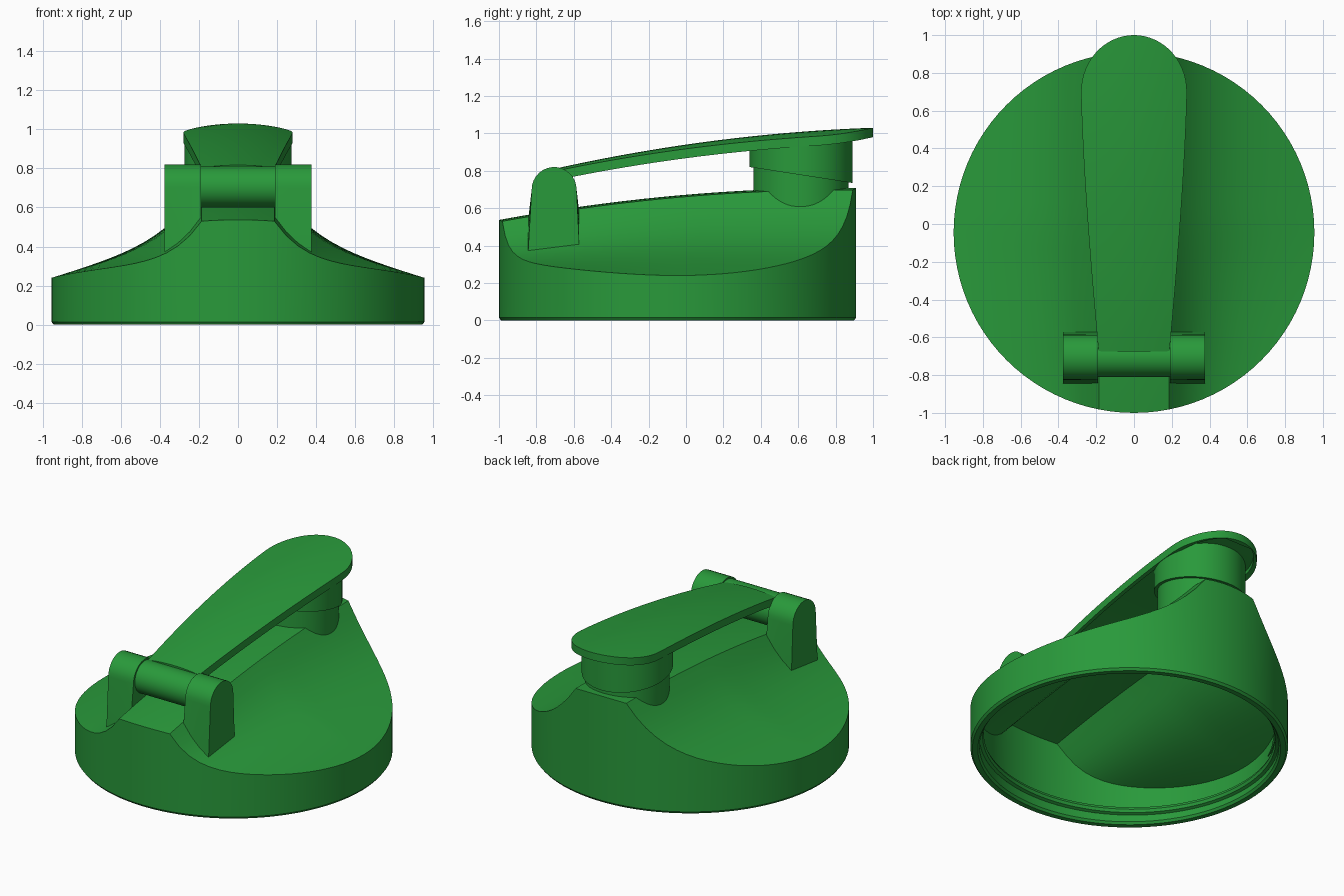
import bpy, bmesh, math
from math import sin, cos, pi, sqrt, radians

cube = bpy.data.objects.get("Cube")
if cube:
    bpy.data.objects.remove(cube)

GREEN = (0.022, 0.32, 0.043, 1)
green = bpy.data.materials.new("lid green")
green.use_nodes = True
green.diffuse_color = GREEN
green.node_tree.nodes["Principled BSDF"].inputs["Base Color"].default_value = GREEN

RADIUS, INNER, CENTRE_Y = 0.955, 0.9, -0.045
RIDGE = RADIUS * sin(radians(11.25))
HINGE_Y = -0.705


def finish(name, bm, angle=30):
    bmesh.ops.recalc_face_normals(bm, faces=bm.faces)
    mesh = bpy.data.meshes.new(name)
    bm.to_mesh(mesh)
    bm.free()
    obj = bpy.data.objects.new(name, mesh)
    bpy.context.collection.objects.link(obj)
    mesh.materials.append(green)
    bpy.ops.object.select_all(action='DESELECT')
    obj.select_set(True)
    bpy.context.view_layer.objects.active = obj
    bpy.ops.object.shade_smooth_by_angle(angle=radians(angle))
    return obj


def bridge(bm, a, b):
    n = len(a)
    for k in range(n):
        bm.faces.new((a[k], a[(k + 1) % n], b[(k + 1) % n], b[k]))


def loft(name, rings, cap_start=True, cap_end=True):
    bm = bmesh.new()
    loops = [[bm.verts.new(p) for p in ring] for ring in rings]
    for a, b in zip(loops, loops[1:]):
        bridge(bm, a, b)
    if cap_start:
        bm.faces.new(loops[0])
    if cap_end:
        bm.faces.new(loops[-1])
    return finish(name, bm)


def lid_height(x, y):
    """Ridge along y: steep beside the crest, then a straight slope to the rim."""
    crest = 0.672 + 0.085 * y - 0.05 * y * y - 0.3 * min(abs(x), RIDGE) ** 2
    s = min(max((RADIUS - abs(x)) / (RADIUS - RIDGE), 0), 1)
    slope = 0.54 - 0.2 * max(-y, 0)
    power = 4 + 1.5 * max(-y, 0)
    return 0.24 + (crest - 0.24) * (slope * s + (1 - slope) * s ** power)


def arm_height(x, y):
    return 0.94 + 0.145 * y - 0.055 * y * y - 0.38 * x * x


def arm_width(y):
    if y > 0.7:
        return 0.28 * sqrt(max(1 - ((y - 0.7) / 0.3) ** 2, 0))
    return 0.28 - 0.095 * ((0.7 - y) / 1.4) ** 1.4


def circle(radius, cy, z_rule, n=64):
    points = []
    for k in range(n):
        x, y = radius * cos(2 * pi * k / n), cy + radius * sin(2 * pi * k / n)
        points.append((x, y, z_rule(x, y)))
    return points


# Hollow lid: outer and inner swept skins joined round the rim
def skin(bm, radius, drop, columns=48, rows=32):
    grid = []
    for i in range(columns + 1):
        x = radius * sin(pi * (i / columns - 0.5))
        half = sqrt(max(radius ** 2 - x * x, 0))
        if i in (0, columns):
            v = bm.verts.new((x, CENTRE_Y, lid_height(x, CENTRE_Y) - drop))
            grid.append([v] * (rows + 1))
            continue
        ys = [CENTRE_Y + half * sin(pi * (j / rows - 0.5)) for j in range(rows + 1)]
        grid.append([bm.verts.new((x, y, lid_height(x, y) - drop)) for y in ys])
    for a, b in zip(grid, grid[1:]):
        for j in range(rows):
            bm.faces.new(list(dict.fromkeys((a[j], b[j], b[j + 1], a[j + 1]))))
    return [c[0] for c in grid] + [c[-1] for c in grid[-2:0:-1]]


def lowered(bm, loop, z, scale=1):
    return [bm.verts.new((v.co.x * scale, CENTRE_Y + (v.co.y - CENTRE_Y) * scale, z))
            for v in loop]


bm = bmesh.new()
outer = skin(bm, RADIUS, 0)
inner = skin(bm, INNER, 0.05)
loops = [outer, lowered(bm, outer, 0.015), lowered(bm, outer, 0, 0.988),
         lowered(bm, inner, 0, 1.012), lowered(bm, inner, 0.015), inner]
for a, b in zip(loops, loops[1:]):
    bridge(bm, a, b)
finish("lid_shell", bm)

# Screw thread inside the rim
rings = []
for k in range(121):
    turn = 2 * pi * (0.2 + 1.25 * k / 120)
    z = 0.055 + 0.09 * k / 120
    size = 0.026 * min(1, 0.1 + k / 4, 0.1 + (120 - k) / 4)
    ring = []
    for m in range(8):
        r = INNER + size * cos(pi * m / 4)
        ring.append((r * cos(turn), CENTRE_Y + r * sin(turn), z + size * sin(pi * m / 4)))
    rings.append(ring)
loft("inner_thread", rings)

# Drinking spout and its slanted stopper
SPOUT_Y = 0.615
loft("spout", [circle(0.255, SPOUT_Y, lambda x, y: lid_height(x, y) - 0.02),
               circle(0.255, SPOUT_Y, lambda x, y: 0.85)], cap_start=False)
loft("stopper", [circle(0.275, SPOUT_Y, lambda x, y: 0.82 - 0.155 * (y - 0.34)),
                 circle(0.275, SPOUT_Y, lambda x, y: arm_height(0, y) - 0.04)])

# Flip arm: crowned top, underside hollowed up to a closed lip at the tip
stations = [-0.675 + 1.375 * k / 24 for k in range(25)]
stations += [0.7 + 0.3 * sin(radians(a)) for a in range(6, 90, 6)] + [0.9999]
rings = []
for y in stations:
    w = arm_width(y)
    ring = [(w * s / 5, y, arm_height(w * s / 5, y)) for s in range(-5, 6)]
    lip = w * 0.88
    hollow = 0.025 if y < 0.96 else 0.05
    for x, depth in ((w, 0.05), (lip, 0.05), (lip, hollow),
                     (-lip, hollow), (-lip, 0.05), (-w, 0.05)):
        ring.append((x, y, arm_height(x, y) - depth))
    rings.append(ring)
loft("flip_arm", rings)

# Hinge posts, seated on the flanks
for side, label in ((1, "left"), (-1, "right")):
    rings = []
    for k in range(7):
        x = side * (0.19 + 0.185 * k / 6)
        front, back = HINGE_Y - 0.14, HINGE_Y + 0.135
        ring = [(x, front, lid_height(x, front) - 0.02)]
        for a in range(180, -1, -12):
            ring.append((x, HINGE_Y + 0.12 * cos(radians(a)), 0.7 + 0.12 * sin(radians(a))))
        ring.append((x, back, lid_height(x, back) - 0.02))
        rings.append(ring)
    loft(label + "_hinge_post", rings)

# Hinge pin between the posts
loft("hinge_pin", [[(x, HINGE_Y + 0.105 * cos(pi * k / 20), 0.705 + 0.105 * sin(pi * k / 20))
                    for k in range(40)] for x in (-0.2, 0.2)])
